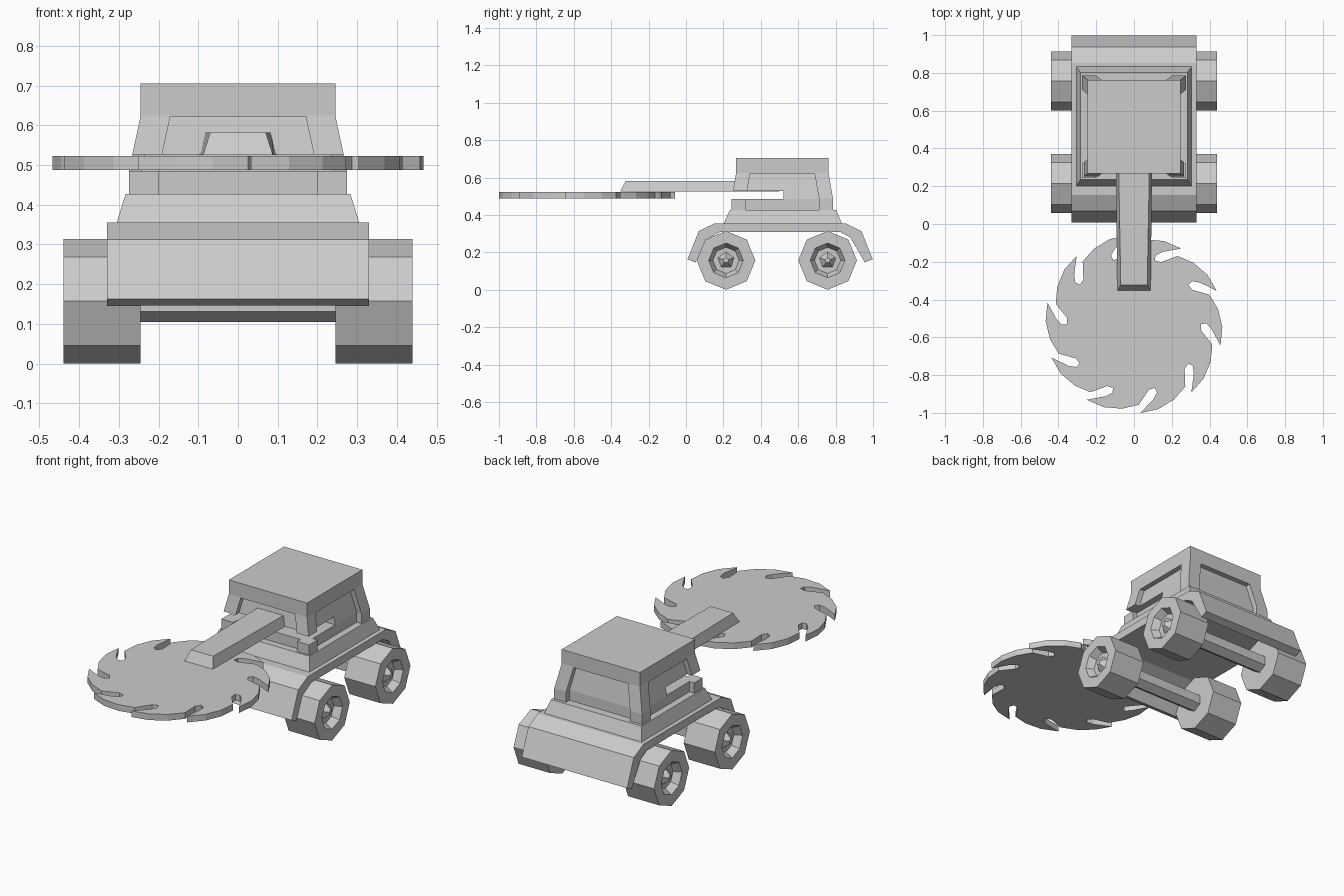
import bpy, bmesh
from math import sin, cos, radians, tau

if "Cube" in bpy.data.objects:
    bpy.data.objects.remove(bpy.data.objects["Cube"], do_unlink=True)

GREY = (0.6, 0.6, 0.6, 1)
grey = bpy.data.materials.new("plain grey")
grey.use_nodes = True
grey.diffuse_color = GREY
grey.node_tree.nodes["Principled BSDF"].inputs["Base Color"].default_value = GREY


def loft(name, rings):
    """Skin a stack of matching rings and cap both ends."""
    bm = bmesh.new()
    loops = [[bm.verts.new(p) for p in ring] for ring in rings]
    n = len(loops[0])
    for a, b in zip(loops, loops[1:]):
        for i in range(n):
            j = (i + 1) % n
            bm.faces.new((a[i], a[j], b[j], b[i]))
    bm.faces.new(loops[0][::-1])
    bm.faces.new(loops[-1])
    bmesh.ops.recalc_face_normals(bm, faces=bm.faces)
    mesh = bpy.data.meshes.new(name)
    bm.to_mesh(mesh)
    bm.free()
    mesh.materials.append(grey)
    ob = bpy.data.objects.new(name, mesh)
    bpy.context.collection.objects.link(ob)
    return ob


def rect(x0, x1, y0, y1, z):
    return [(x0, y0, z), (x1, y0, z), (x1, y1, z), (x0, y1, z)]


def lathe_x(name, profile, sides, y, z):
    """Turn (x, radius) pairs around an axis along x."""
    return loft(name, [[(x, y + r * sin(tau * i / sides), z + r * cos(tau * i / sides))
                        for i in range(sides)] for x, r in profile])


# Bent fender sheet, a profile extruded across the width
MID = 0.503
outer = [(0.495, 0.163), (0.435, 0.313), (0.35, 0.355)]
inner = [(0.32, 0.31), (0.375, 0.28), (0.453, 0.146)]
half = outer[::-1] + inner[::-1]
section = ([(MID - d, z) for d, z in outer] + [(MID + d, z) for d, z in outer[::-1]]
           + [(MID + d, z) for d, z in inner[::-1]] + [(MID - d, z) for d, z in inner])
loft("fender_sheet", [[(x, y, z) for y, z in section] for x in (-0.33, 0.33)])

# Sloped base under the cabin
loft("cabin_base", [rect(-0.307, 0.307, 0.2, 0.835, 0.35),
                    rect(-0.283, 0.283, 0.235, 0.803, 0.427)])

# Cabin: outline narrows above the slot
CY = 0.515
SLOT_LOW, SLOT_HIGH, SLOT_BACK = 0.485, 0.527, 0.52
FLOOR, CEILING = 0.425, 0.625


def outline(z):
    t = max(0, (z - SLOT_LOW) / (CEILING - SLOT_LOW))
    return 0.275 - 0.03 * t, 0.271 - 0.024 * t


def pillar(name, sx, sy, heights):
    rings = []
    for z in heights:
        hx, hy = outline(z)
        rings.append(rect(sx * hx, sx * (hx - 0.075), CY + sy * hy, CY + sy * (hy - 0.075), z))
    loft(name, rings)


def core(name, heights, front=None):
    rings = []
    for z in heights:
        hx, hy = (h - 0.03 for h in outline(z))
        rings.append(rect(-hx, hx, CY - hy if front is None else front, CY + hy, z))
    loft(name, rings)


for side, sx in (("left", 1), ("right", -1)):
    pillar(f"rear_pillar_{side}", sx, 1, (FLOOR, SLOT_LOW, CEILING))
    pillar(f"front_post_{side}", sx, -1, (FLOOR, SLOT_LOW))
    pillar(f"front_pillar_{side}", sx, -1, (SLOT_HIGH, CEILING))
core("cabin_lower", (FLOOR, SLOT_LOW))
core("cabin_middle", (SLOT_LOW, SLOT_HIGH), SLOT_BACK)
core("cabin_upper", (SLOT_HIGH, CEILING))
loft("roof", [rect(-0.245, 0.245, 0.268, 0.762, z) for z in (0.622, 0.705)])

# Saw arm, tapered towards the blade with a slanted nose
loft("saw_arm", [
    [(-0.088, -0.352, 0.525), (0.088, -0.352, 0.525), (0.098, 0.5, 0.525), (-0.098, 0.5, 0.525)],
    [(-0.07, -0.322, 0.582), (0.07, -0.322, 0.582), (0.085, 0.5, 0.582), (-0.085, 0.5, 0.582)]])

# Saw blade: ten hooked teeth, each given as (angle offset, radius) going clockwise
TEETH = 10
tooth = [(0, 0.472), (10.4, 0.411), (14.5, 0.382), (14, 0.355),
         (8.6, 0.357), (-0.6, 0.428), (-12, 0.452), (-24, 0.468)]
rim = []
for k in range(TEETH):
    for offset, r in tooth:
        a = radians(58 - 360 / TEETH * k + offset)
        rim.append((r * cos(a), -0.53 + r * sin(a)))
loft("saw_blade", [[(x, y, z) for x, y in rim] for z in (0.488, 0.523)])

# Wheels with dished faces and pointed hubs, joined by axles
WHEEL_Z = 0.157
wheel = [(0.245, 0.157), (0.44, 0.157), (0.44, 0.093), (0.4, 0.07)]
hub = [(0.39, 0.055), (0.43, 0.015)]
for place, y in (("front", 0.214), ("rear", 0.757)):
    lathe_x(f"{place}_axle", [(-0.25, 0.052), (0.25, 0.052)], 6, y, WHEEL_Z)
    for side, s in (("left", 1), ("right", -1)):
        lathe_x(f"{place}_wheel_{side}", [(s * x, r) for x, r in wheel], 8, y, WHEEL_Z)
        lathe_x(f"{place}_hub_{side}", [(s * x, r) for x, r in hub], 5, y, WHEEL_Z)
